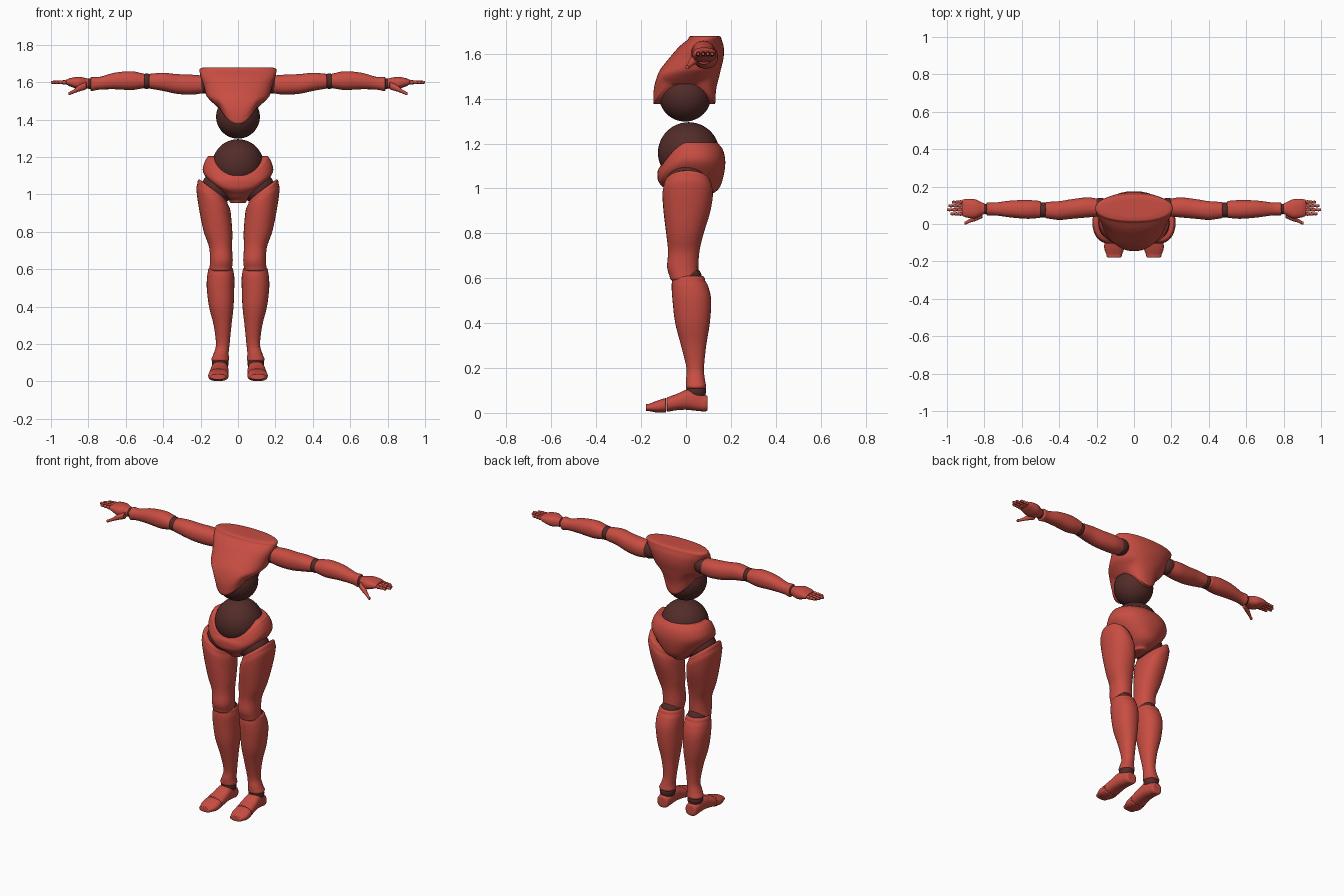
import bpy, bmesh
from math import sin, cos, pi
from mathutils import Vector


def material(name, col):
    m = bpy.data.materials.new(name)
    m.diffuse_color = col
    return m


RED = material("red_shell", (0.58, 0.075, 0.055, 1))
DARK = material("dark_joint", (0.085, 0.025, 0.022, 1))


def finish(bm, name, mat, mirror):
    bmesh.ops.recalc_face_normals(bm, faces=bm.faces)
    for f in bm.faces:
        f.smooth = True
    me = bpy.data.meshes.new(name)
    bm.to_mesh(me)
    bm.free()
    me.materials.append(mat)
    ob = bpy.data.objects.new(name, me)
    bpy.context.collection.objects.link(ob)
    if mirror:
        mod = ob.modifiers.new("mirror", 'MIRROR')
        mod.use_mirror_merge = False
    return ob


def catmull(rings, steps):
    """Smoothly interpolate the ring table."""
    pts = [Vector(r) for r in rings]
    pts = [2 * pts[0] - pts[1]] + pts + [2 * pts[-1] - pts[-2]]
    out = []
    for a, b, c, d in zip(pts, pts[1:], pts[2:], pts[3:]):
        for k in range(steps):
            t = k / steps
            out.append(0.5 * (2 * b + (c - a) * t + (2 * a - 5 * b + 4 * c - d) * t * t
                              + (3 * b - a - 3 * c + d) * t ** 3))
    return out + [pts[-2]]


def loft(name, axis, rings, caps, mat=RED, warp=None, mirror=True, p=2.2, n=32, steps=5):
    """rings: (position along axis, u min, u max, v min, v max), with rounded end caps."""
    body = [tuple(r) + (1.0,) for r in catmull([Vector(r) for r in rings], steps)]
    angles = [pi / 2 * k / 5 for k in range(1, 5)]
    first, last = body[0], body[-1]
    start = [(first[0] - caps[0] * sin(a),) + first[1:5] + (0.82 + 0.18 * cos(a),) for a in angles]
    end = [(last[0] + caps[1] * sin(a),) + last[1:5] + (0.82 + 0.18 * cos(a),) for a in angles]
    for lst, r, d in ((start, first, -caps[0]), (end, last, caps[1])):
        for k in (0.6, 0.3, 0.02):
            lst.append((r[0] + d,) + r[1:5] + (k,))
    bm = bmesh.new()
    loops = []
    for s, u0, u1, v0, v1, k in start[::-1] + body + end:
        loop = []
        for i in range(n):
            c, q = cos(2 * pi * i / n), sin(2 * pi * i / n)
            c = abs(c) ** (2 / p) * (1 if c > 0 else -1)
            q = abs(q) ** (2 / p) * (1 if q > 0 else -1)
            u = (u0 + u1) / 2 + (u1 - u0) / 2 * k * c
            v = (v0 + v1) / 2 + (v1 - v0) / 2 * k * q
            co = {'X': (s, u, v), 'Y': (u, s, v), 'Z': (u, v, s)}[axis]
            loop.append(bm.verts.new(warp(*co) if warp else co))
        loops.append(loop)
    for a, b in zip(loops, loops[1:]):
        for i in range(n):
            j = (i + 1) % n
            bm.faces.new((a[i], a[j], b[j], b[i]))
    bm.faces.new(loops[0])
    bm.faces.new(loops[-1])
    return finish(bm, name, mat, mirror)


def ball(name, loc, r, mirror=True, seg=32):
    bm = bmesh.new()
    bmesh.ops.create_uvsphere(bm, u_segments=seg, v_segments=seg // 2, radius=r)
    bmesh.ops.translate(bm, verts=bm.verts, vec=loc)
    return finish(bm, name, DARK, mirror)


def clamp(t):
    return max(0.0, min(1.0, t))


# Chest shell: lower rim dips at front and back, arches at the sides
def chest_warp(x, y, z):
    w = clamp((1.53 - z) / 0.11)
    return x, y, z + w * (-0.045 + 0.09 * min(1, (x / 0.1) ** 2))


loft("chest", 'Z', [
    (1.42, -.108, .108, -.145, .13), (1.47, -.14, .14, -.143, .135),
    (1.52, -.167, .167, -.122, .152), (1.58, -.183, .183, -.075, .167),
    (1.63, -.2, .2, -.032, .168), (1.665, -.207, .207, .01, .158)],
    (0.0, 0.014), warp=chest_warp, mirror=False, n=64)
ball("rib_ball", (0, -.004, 1.415), .117, False, 48)
ball("belly_ball", (0, .012, 1.158), .137, False, 48)


# Pelvis shell: upper rim scooped at the front
def pelvis_warp(x, y, z):
    w = clamp((z - 1.0) / 0.2)
    return x, y, z - w * 0.105 * clamp(-y / 0.11) ** 1.5


loft("pelvis", 'Z', [
    (.965, -.045, .045, -.055, .10), (1.0, -.09, .09, -.095, .147),
    (1.06, -.148, .148, -.122, .168), (1.12, -.187, .187, -.127, .175),
    (1.17, -.18, .18, -.125, .165), (1.205, -.16, .16, -.115, .14)],
    (0.012, 0.0), warp=pelvis_warp, mirror=False, n=64)


# Legs
def thigh_warp(x, y, z):
    return x, y, z + clamp((z - .75) / .3) * 0.8 * (x - .13)


ball("hip_ball", (.108, .003, 1.035), .088)
loft("thigh", 'Z', [
    (.605, .032, .152, -.072, .055), (.65, .028, .15, -.084, .055),
    (.72, .032, .155, -.08, .06), (.8, .03, .185, -.088, .078),
    (.9, .035, .21, -.1, .108), (.97, .042, .222, -.105, .12),
    (1.0, .055, .217, -.1, .115)], (.015, .025), warp=thigh_warp)
ball("knee_ball", (.09, .012, .597), .06)
loft("shin", 'Z', [
    (.12, .047, .143, 0, .09), (.15, .05, .13, 0, .084),
    (.2, .045, .118, .002, .08), (.3, .035, .13, -.022, .09),
    (.4, .024, .155, -.048, .106), (.5, .02, .167, -.06, .112),
    (.56, .02, .165, -.064, .1), (.59, .025, .16, -.062, .085)], (.012, .02))
ball("ankle_ball", (.095, .045, .098), .045)
loft("foot", 'Y', [
    (-.082, .05, .155, .005, .07), (-.04, .05, .15, .012, .085),
    (0, .052, .145, .014, .103), (.04, .055, .14, .01, .105),
    (.08, .06, .135, .006, .08)], (.004, .016), p=2.5)
loft("toes", 'Y', [
    (-.165, .065, .147, .008, .04), (-.13, .052, .159, .002, .054),
    (-.092, .05, .157, .002, .066)], (.014, .004), p=2.5)

# Arms
ball("shoulder_ball", (.18, .088, 1.59), .052)
loft("upper_arm", 'X', [
    (.19, .04, .135, 1.54, 1.635), (.25, .035, .142, 1.533, 1.64),
    (.33, .028, .133, 1.538, 1.643), (.4, .022, .122, 1.553, 1.65),
    (.465, .03, .118, 1.564, 1.645)], (.02, .01))
ball("elbow_ball", (.487, .075, 1.605), .041)
loft("forearm", 'X', [
    (.508, .032, .124, 1.567, 1.646), (.57, .028, .128, 1.558, 1.658),
    (.66, .035, .125, 1.562, 1.65), (.74, .046, .115, 1.56, 1.628),
    (.78, .045, .116, 1.552, 1.628)], (.01, .008))
ball("wrist_ball", (.793, .08, 1.592), .028)
loft("palm", 'X', [
    (.806, .052, .112, 1.566, 1.62), (.85, .03, .132, 1.562, 1.628),
    (.895, .035, .134, 1.576, 1.622), (.915, .042, .13, 1.586, 1.614)], (.008, .004), p=2.5)
loft("thumb", 'X', [
    (.815, .03, .065, 1.56, 1.6), (.85, .015, .046, 1.55, 1.583),
    (.875, .008, .03, 1.541, 1.563), (.9, -.003, .014, 1.531, 1.548)], (.004, .006), n=16)

# Fingers: three short segments with small knuckle balls
for f, (y, tip) in enumerate([(.054, .982), (.076, 1.0), (.097, .992), (.117, .974)], 1):
    step = (tip - .918) / 3
    for s in range(3):
        x0, r = .918 + s * step, .0105 - .0012 * s
        ball(f"knuckle_{f}_{s + 1}", (x0, y, 1.599), r * .8, seg=12)
        loft(f"finger_{f}_{s + 1}", 'X',
             [(x0 + .003, y - r * .85, y + r * .85, 1.599 - r, 1.599 + r),
              (x0 + step * .5, y - r, y + r, 1.599 - r * 1.1, 1.599 + r * 1.1),
              (x0 + step - .004, y - r * .8, y + r * .8, 1.599 - r * .9, 1.599 + r * .9)],
             (.002, .004), n=12, steps=2)
